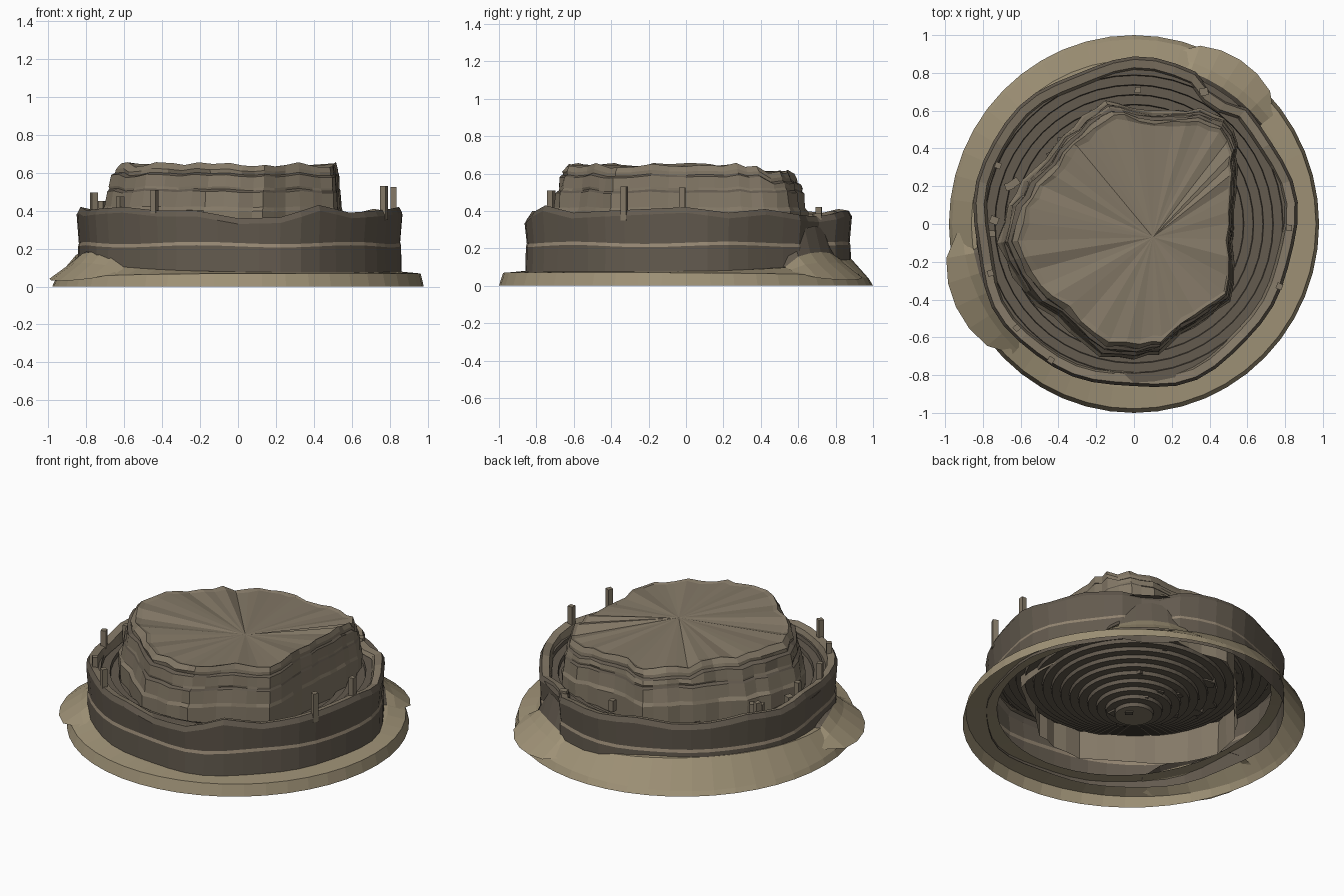
import bpy, bmesh, random
from math import sin, cos, pi, radians, hypot, atan2
from mathutils import Matrix

if "Cube" in bpy.data.objects:
    bpy.data.objects.remove(bpy.data.objects["Cube"])

random.seed(4)


def mat(name, rgb):
    m = bpy.data.materials.new(name)
    m.diffuse_color = (*rgb, 1)
    m.use_nodes = True
    m.node_tree.nodes["Principled BSDF"].inputs["Base Color"].default_value = m.diffuse_color
    return m


SAND = mat("sand", (0.35, 0.29, 0.185))
ROCK = mat("rock", (0.23, 0.19, 0.135))
DARK = mat("dark_rock", (0.125, 0.103, 0.077))
PALE = mat("pale_stratum", (0.30, 0.24, 0.17))
MATS = [SAND, ROCK, DARK, PALE]


def finish(name, bm):
    me = bpy.data.meshes.new(name)
    bm.to_mesh(me)
    bm.free()
    for m in MATS:
        me.materials.append(m)
    ob = bpy.data.objects.new(name, me)
    bpy.context.collection.objects.link(ob)
    return ob


def loft(name, rings, bands, closed=True, apex=None):
    """Skin successive rings (ordered bottom/outside first); bands = material index per band."""
    bm = bmesh.new()
    vs = [[bm.verts.new(p) for p in r] for r in rings]
    n = len(rings[0])
    for k in range(len(rings) - 1):
        for i in range(n if closed else n - 1):
            j = (i + 1) % n
            f = bm.faces.new((vs[k][i], vs[k][j], vs[k + 1][j], vs[k + 1][i]))
            f.material_index = bands[k % len(bands)]
    if apex:
        c = bm.verts.new(apex)
        for i in range(n):
            bm.faces.new((vs[-1][i], vs[-1][(i + 1) % n], c)).material_index = 1
    return finish(name, bm)


def interp(knots, a):
    """Periodic linear lookup, knots evenly spaced from angle 0."""
    t = (a / (2 * pi)) % 1 * len(knots)
    i = int(t)
    return knots[i % len(knots)] * (1 - t + i) + knots[(i + 1) % len(knots)] * (t - i)


N = 48
ANG = [2 * pi * i / N for i in range(N)]


def circle(r, z, sx=1.0, bank=0.0):
    """Ring that can be raised toward the back left by bank."""
    return [(r * sx * cos(a), r * sin(a), z + bank * ((1 + cos(a - radians(135))) / 2) ** 2)
            for a in ANG]


# sandy ground skirt, banked up against the cliff at the back left
loft("ground_skirt", [circle(1.0, 0, .98), circle(.978, .07, .985, -.045),
                      circle(.87, .075, .99, .115), circle(.79, .077, 1, .12)], [0])

# outer cliff: wavy top edge, pale stratum, rim lip
TOP = [.42, .39, .41, .38, .37, .40, .40, .41, .39, .40, .42, .40,
       .42, .40, .41, .42, .40, .40, .36, .365, .43, .39, .40, .41]
cliff_r = [.86 + .012 * sin(5 * a + 1) + .008 * sin(9 * a)
           - (.05 if abs(a - radians(55)) < .12 else 0) for a in ANG]


def cliff(dr, zf):
    out = []
    for a, r in zip(ANG, cliff_r):
        z = zf(interp(TOP, a), .006 * sin(6 * a))
        out.append(((r + dr) * cos(a) * .99, (r + dr) * sin(a) * 1.01, z))
    return out


loft("outer_cliff", [
    cliff(.0, lambda t, w: .06),
    cliff(-.003, lambda t, w: .212 + w),
    cliff(-.008, lambda t, w: .23 + w),
    cliff(.004, lambda t, w: t - .03),
    cliff(-.012, lambda t, w: t),
    cliff(-.055, lambda t, w: t - .01),
    cliff(-.07, lambda t, w: .345)], [2, 3, 2, 2, 1, 1])

# terraced pit descending to the centre
steps, r, z = [circle(.84, .36)], .79, .36
while r > .08:
    steps += [circle(r, z), circle(r - .004, z - .023)]
    r, z = r - .052, z - .023
loft("terraced_pit", steps, [2, 2], apex=(0, 0, z))

# rock mesa: irregular outline scaled inward through its strata
OUT = [(.53, 0), (.54, .16), (.55, .3), (.55, .42), (.48, .56), (.35, .61), (.2, .60), (0, .61),
       (-.15, .65), (-.27, .57), (-.38, .47), (-.47, .34), (-.59, .23), (-.67, .1), (-.72, -.1),
       (-.64, -.28), (-.52, -.43), (-.34, -.57), (-.18, -.70), (0, -.715), (.13, -.69),
       (.25, -.58), (.4, -.49), (.51, -.41), (.53, -.2)]
fine = []
for p, q in zip(OUT, OUT[1:] + OUT[:1]):
    fine += [p, ((p[0] + q[0]) / 2 + random.uniform(-.012, .012),
                 (p[1] + q[1]) / 2 + random.uniform(-.012, .012))]
RISE = [random.uniform(-.015, .012) for _ in fine]


def mesa(s, z, wob=0.0, jit=.008):
    out = []
    for (x, y), d in zip(fine, RISE):
        k = s + random.uniform(-jit, jit)
        drop = .035 if (y > .42 and z > .55) else 0
        out.append((.25 + (x - .25) * k, y * k, z + d * wob - drop))
    return out


# the mesa foot reaches deeper on the left than over the exposed terraces
foot = [(x, y, .24 - .15 * (1 - cos(atan2(y, x) - .2)) / 2) for x, y, _ in mesa(1.0, 0)]

loft("rock_mesa", [
    foot, mesa(1.0, .40, .3), mesa(.985, .42, .3), mesa(.97, .50, .5),
    mesa(.955, .512, .5), mesa(.955, .525, .5), mesa(.945, .585, .7), mesa(.92, .595, .7),
    mesa(.92, .615, .8), mesa(.895, .645, 1, .012), mesa(.86, .638, 1, .012)],
    [1, 1, 1, 2, 1, 1, 2, 1, 1, 1], apex=(.1, -.07, .622))


# landslide fans spilling over the skirt, from a dark scar in the cliff
def fan(name, centre, half, outer_r, scar):
    rows = [[], [], [], []]
    for i in range(7):
        t = i / 3 - 1
        a = radians(centre + half * t)
        b = max(0, 1 - t * t) ** .6
        for row, (r, h) in zip(rows, ((.94 + (outer_r - .94) * b, .07 - .04 * b),
                                      (.91, .085 + .04 * b), (.86, .1 + .08 * b),
                                      (.82, .1 + scar * b))):
            row.append((r * cos(a), r * sin(a), h))
    loft(name, rows, [0, 0, 2], closed=False)


fan("back_landslide", 57, 19, 1.035, .22)
fan("left_landslide", 205, 22, 1.04, .10)


# marker posts and loose boulders
def block(name, x, y, z, size, rot, m):
    bm = bmesh.new()
    bmesh.ops.create_cube(bm, size=1)
    bmesh.ops.transform(bm, verts=bm.verts, matrix=Matrix.Translation((x, y, z))
                        @ Matrix.Rotation(rot, 4, 'Z') @ Matrix.Diagonal((*size, 1)))
    for f in bm.faces:
        f.material_index = m
    return finish(name, bm)


for x, y, top in [(.82, -.02, .525), (.77, -.33, .53), (-.44, -.72, .51), (-.62, -.55, .475),
                  (-.76, -.26, .495), (-.75, -.05, .45), (-.72, .31, .45), (.02, .71, .42)]:
    block("marker_post", x, y, (top + .35) / 2, (.032, .032, top - .35), atan2(y, x), 1)

for x, y in [(-.66, .2), (-.74, .02), (-.63, .22), (.37, .7)]:
    block("ledge_boulder", x, y, .36, (.045, .04, .05), x * 9, 1)

for _ in range(30):
    x, y = random.uniform(-.45, .2), random.uniform(-.2, .45)
    s = random.uniform(.025, .055)
    block("pit_boulder", x, y, .03 + .42 * hypot(x, y), (s, s * 1.3, s), x * 20, 2)
